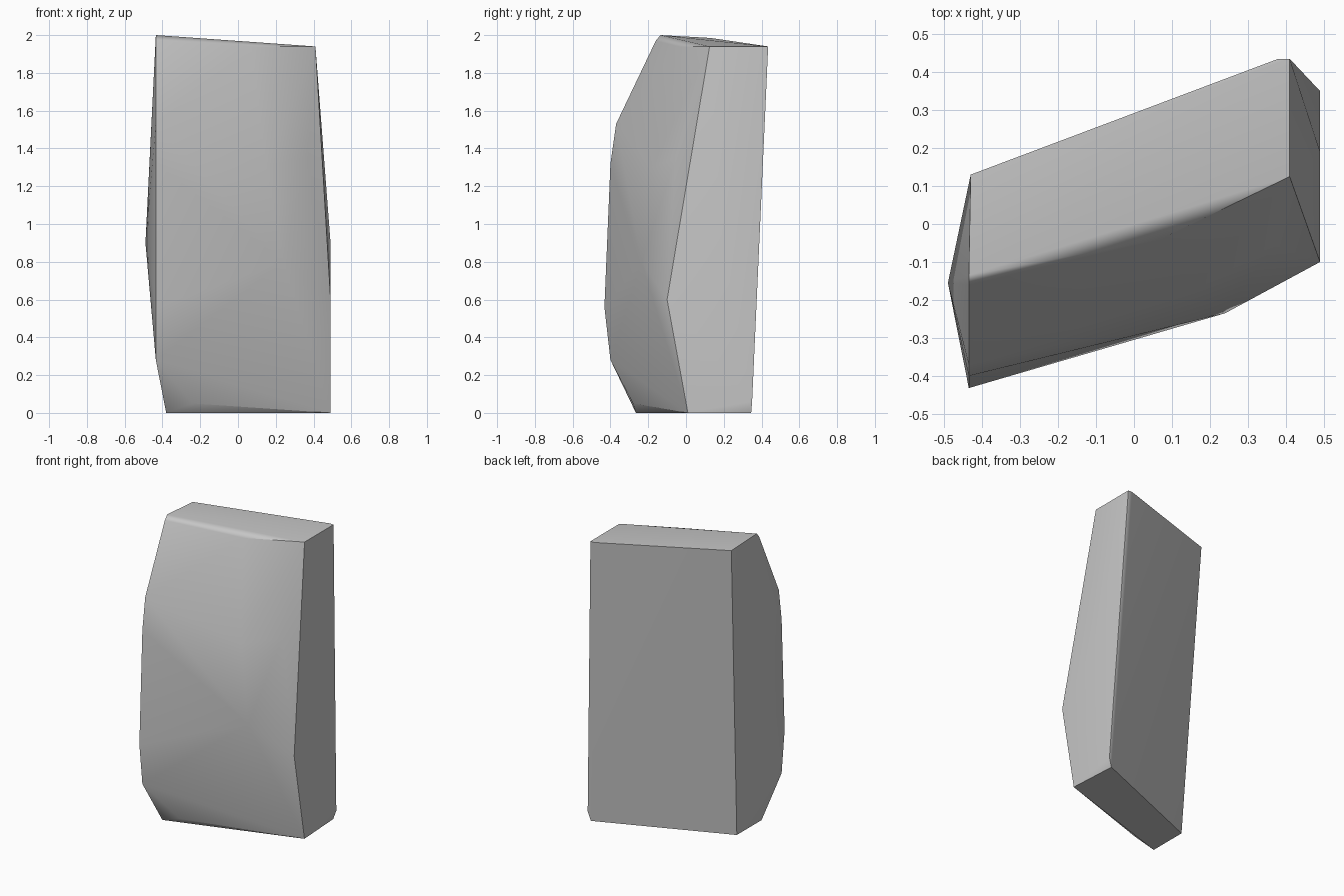
import bpy, bmesh, math

cube = bpy.data.objects.get("Cube")
if cube:
    bpy.data.objects.remove(cube, do_unlink=True)

# Stone colour
stone = bpy.data.materials.new("stone_grey")
stone.use_nodes = True
grey = (0.56, 0.56, 0.56, 1)
stone.diffuse_color = grey
stone.node_tree.nodes["Principled BSDF"].inputs["Base Color"].default_value = grey

# Corners of the chiselled slab, grouped by region
top = [(-.43, .13, 1.985), (.38, .435, 1.94), (.41, .435, 1.94), (.41, .125, 1.94),
       (.07, -.04, 1.94), (-.435, -.135, 2), (-.435, -.16, 1.97)]
left_front_edge = [(-.435, y, z) for y, z in
                   ((-.37, 1.53), (-.40, 1.32), (-.432, .56), (-.40, .28))]
front_ridge = [(.37, -.055, 1.35), (.15, -.18, 1.3), (.24, -.235, .8), (-.24, -.28, .05)]
sides = [(-.49, -.155, .9), (.49, -.10, .6), (.49, .19, .9), (.49, .35, .06)]
base = [(-.38, -.265, 0), (.49, .01, 0), (.47, .345, 0), (-.38, 0, 0)]

# Solid slab wrapped around the corners
bm = bmesh.new()
for p in top + left_front_edge + front_ridge + sides + base:
    bm.verts.new(p)
bmesh.ops.convex_hull(bm, input=bm.verts)
loose = [v for v in bm.verts if not v.link_faces]
bmesh.ops.delete(bm, geom=loose, context='VERTS')
bmesh.ops.recalc_face_normals(bm, faces=bm.faces)
mesh = bpy.data.meshes.new("stone_slab")
bm.to_mesh(mesh)
bm.free()
mesh.materials.append(stone)
slab = bpy.data.objects.new("stone_slab", mesh)
bpy.context.collection.objects.link(slab)

# Soft facets, crisp main edges, large faces kept even
bpy.context.view_layer.objects.active = slab
slab.select_set(True)
bpy.ops.object.shade_smooth_by_angle(angle=math.radians(35))
even = slab.modifiers.new("even_shading", 'WEIGHTED_NORMAL')
even.keep_sharp = True
